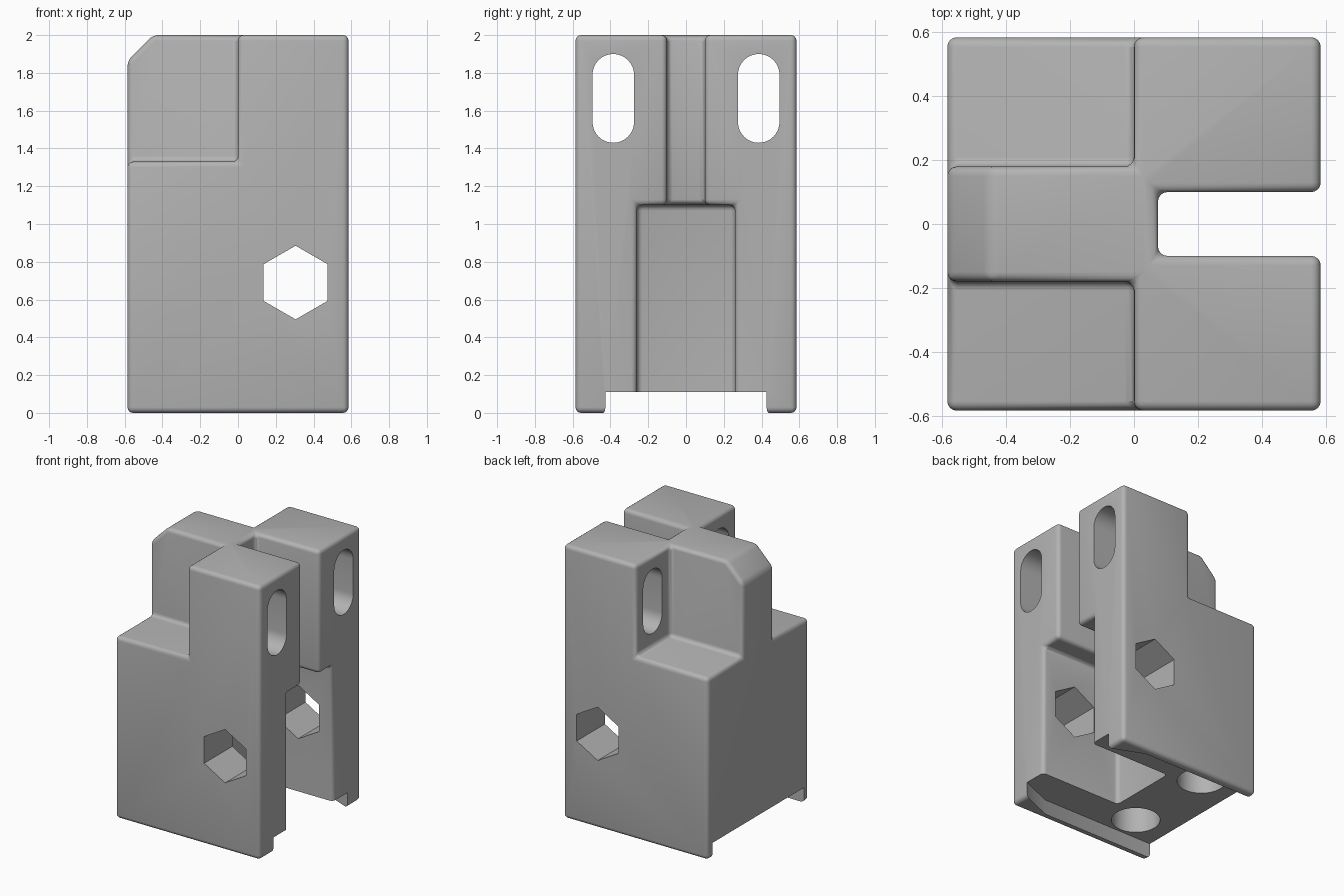
import bpy, bmesh, math

if "Cube" in bpy.data.objects:
    bpy.data.objects.remove(bpy.data.objects["Cube"], do_unlink=True)

HALF = 0.585      # half width and depth of the block
TOP = 2.0

grey = bpy.data.materials.new("plain grey")
grey.use_nodes = True
colour = (0.45, 0.45, 0.45, 1)
grey.diffuse_color = colour
grey.node_tree.nodes["Principled BSDF"].inputs["Base Color"].default_value = colour


def prism(name, points, low, high, axis="Z"):
    """Extrude a flat outline between two positions along an axis."""
    place = {"X": lambda a, b, t: (t, a, b),
             "Y": lambda a, b, t: (a, t, b),
             "Z": lambda a, b, t: (a, b, t)}[axis]
    bm = bmesh.new()
    face = bm.faces.new([bm.verts.new(place(a, b, low)) for a, b in points])
    moved = bmesh.ops.extrude_face_region(bm, geom=[face])["geom"]
    shift = place(0, 0, high - low)
    bmesh.ops.translate(bm, vec=shift, verts=[v for v in moved if isinstance(v, bmesh.types.BMVert)])
    bmesh.ops.recalc_face_normals(bm, faces=bm.faces)
    mesh = bpy.data.meshes.new(name)
    bm.to_mesh(mesh)
    bm.free()
    mesh.materials.append(grey)
    obj = bpy.data.objects.new(name, mesh)
    bpy.context.collection.objects.link(obj)
    return obj


def box(name, x0, x1, y0, y1, z0, z1):
    return prism(name, [(x0, y0), (x1, y0), (x1, y1), (x0, y1)], z0, z1)


def apply(obj, mod):
    bpy.ops.object.select_all(action="DESELECT")
    obj.select_set(True)
    bpy.context.view_layer.objects.active = obj
    bpy.ops.object.modifier_apply(modifier=mod.name)


def cut(obj, cutter):
    mod = obj.modifiers.new("cut", "BOOLEAN")
    mod.operation = "DIFFERENCE"
    mod.solver = "EXACT"
    mod.object = cutter
    apply(obj, mod)
    bpy.data.objects.remove(cutter, do_unlink=True)


def arc(cx, cy, r, start, end, steps):
    return [(cx + r * math.cos(math.radians(start + (end - start) * i / steps)),
             cy + r * math.sin(math.radians(start + (end - start) * i / steps)))
            for i in range(steps + 1)]


# Main block with the clipped top corner
outline = [(-HALF, 0), (HALF, 0), (HALF, TOP), (-0.45, TOP), (-HALF, 1.865)]
block = prism("clamp_block", outline, -HALF, HALF, "Y")

# Shoulder recesses either side of the fin
for side in (-1, 1):
    ys = sorted((side * 0.18, side * 1.0))
    cut(block, box("recess_cutter", -1, 0, *ys, 1.33, 3))

# Narrow upper slot and wider lower pocket
cut(block, box("pocket_cutter", -0.075, 1, -0.26, 0.26, -1, 1.1))
cut(block, box("slot_cutter", 0.075, 1, -0.1, 0.1, 0.9, 3))

# Round every edge, inside and out
bevel = block.modifiers.new("rounding", "BEVEL")
bevel.width = 0.03
bevel.segments = 4
bevel.limit_method = "ANGLE"
bevel.angle_limit = math.radians(30)
apply(block, bevel)

# Channel underneath, leaving thin rails that widen at one end
rail = [(1, 0.427), (HALF, 0.427), (0.34, 0.53), (-1, 0.53)]
channel = rail + [(x, -y) for x, y in reversed(rail)]
cut(block, prism("channel_cutter", channel, -1, 0.11))

# Hexagonal cross hole
cut(block, prism("hex_cutter", arc(0.305, 0.69, 0.195, 30, 330, 5), -1, 1, "Y"))

# Tall oblong holes and blind round holes in each half
for side in (-1, 1):
    y = side * 0.385
    oblong = arc(y, 1.79, 0.11, 0, 180, 16) + arc(y, 1.54, 0.11, 180, 360, 16)
    cut(block, prism("oblong_cutter", oblong, -0.3, 1, "X"))
    circle = arc(-0.305, side * 0.345, 0.165, 0, 348.75, 31)
    cut(block, prism("round_cutter", circle, 0.0, 0.7))

block.select_set(True)
bpy.context.view_layer.objects.active = block
bpy.ops.object.shade_smooth_by_angle(angle=math.radians(30))
